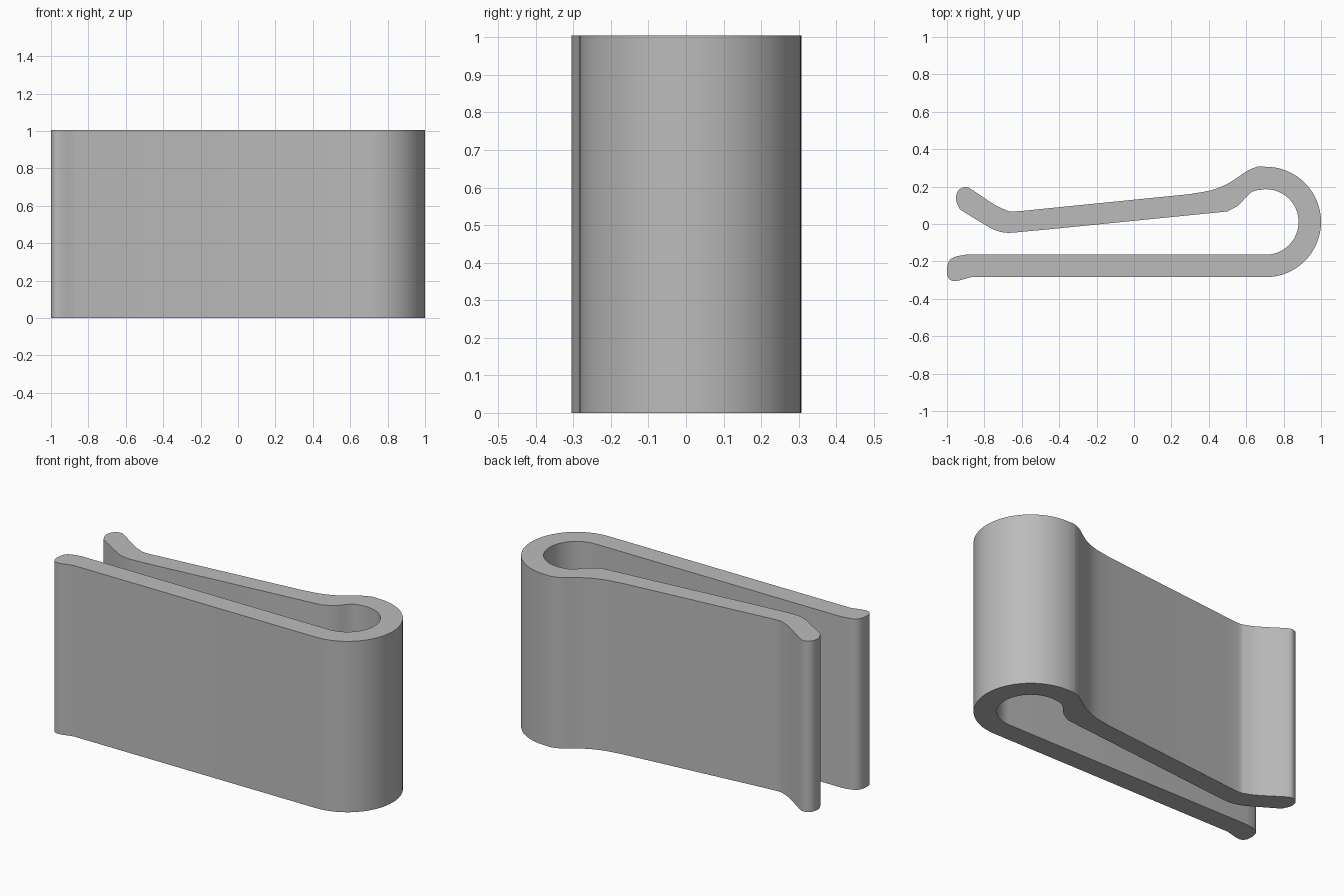
import bpy
import bmesh
from math import pi, cos, sin
from mathutils import Vector

if "Cube" in bpy.data.objects:
    bpy.data.objects.remove(bpy.data.objects["Cube"], do_unlink=True)

HEIGHT = 1.005
LOOP_CENTRE = Vector((0.705, 0.011))
OUTER_RADIUS, INNER_RADIUS = 0.295, 0.175


def loop_arc(radius, start, end, steps=32):
    """Points on a circle around the centre of the spring loop."""
    angles = [start + (end - start) * i / steps for i in range(steps + 1)]
    return [LOOP_CENTRE + radius * Vector((cos(a), sin(a))) for a in angles]


def bend(*coords, steps=4):
    """Smooth curve passing through a few points."""
    pts = [Vector(c) for c in coords]
    pts = [2 * pts[0] - pts[1]] + pts + [2 * pts[-1] - pts[-2]]
    result = []
    for a, b, c, d in zip(pts, pts[1:], pts[2:], pts[3:]):
        for i in range(steps):
            t = i / steps
            result.append(0.5 * (2 * b + (c - a) * t
                                 + (2 * a - 5 * b + 4 * c - d) * t ** 2
                                 + (3 * b - a - 3 * c + d) * t ** 3))
    return result + [pts[-2]]


# Closed outline of the bent strip, counter-clockwise
outline = loop_arc(OUTER_RADIUS, -pi / 2, pi / 2)
outer_shoulder = bend((.66, .307), (.61, .287), (.56, .253), (.49, .21),
                      (.41, .18), (.3, .16))
outer_lip = bend((-.46, .084), (-.64, .067), (-.69, .077), (-.75, .106), (-.86, .18))
arm_tip = bend((-.86, .18), (-.9, .198), (-.94, .178), (-.952, .13), (-.93, .077))
inner_lip = bend((-.93, .077), (-.8, -.002), (-.74, -.034), (-.675, -.047),
                 (-.58, -.04), (-.46, -.029))
inner_shoulder = bend((.5, .067), (.56, .102), (.605, .15), (.64, .176), (.7, .186))
base_tip = bend((-.9, -.164), (-.958, -.176), (-.988, -.197), (-1, -.24),
                (-.994, -.286), (-.957, -.305), (-.87, -.284))
outline += outer_shoulder + outer_lip + arm_tip + inner_lip + inner_shoulder
outline += loop_arc(INNER_RADIUS, pi / 2, -pi / 2) + base_tip

# Extrude the outline into the clip
bm = bmesh.new()
verts = [bm.verts.new((p.x, p.y, 0)) for p in outline]
bmesh.ops.remove_doubles(bm, verts=verts, dist=0.0005)
face = bm.faces.new(sorted(bm.verts, key=lambda v: verts.index(v)))
extruded = bmesh.ops.extrude_face_region(bm, geom=[face], use_keep_orig=True)
top = [g for g in extruded["geom"] if isinstance(g, bmesh.types.BMVert)]
bmesh.ops.translate(bm, verts=top, vec=(0, 0, HEIGHT))
bmesh.ops.recalc_face_normals(bm, faces=bm.faces)
mesh = bpy.data.meshes.new("spring_clip")
bm.to_mesh(mesh)
bm.free()
clip = bpy.data.objects.new("spring_clip", mesh)
bpy.context.collection.objects.link(clip)

# Plain grey material
grey = bpy.data.materials.new("plain grey")
grey.use_nodes = True
colour = (0.5, 0.5, 0.5, 1)
grey.diffuse_color = colour
grey.node_tree.nodes["Principled BSDF"].inputs["Base Color"].default_value = colour
mesh.materials.append(grey)

# Smooth bends with crisp rims
bpy.ops.object.select_all(action='DESELECT')
clip.select_set(True)
bpy.context.view_layer.objects.active = clip
bpy.ops.object.shade_smooth_by_angle(angle=pi / 6)
